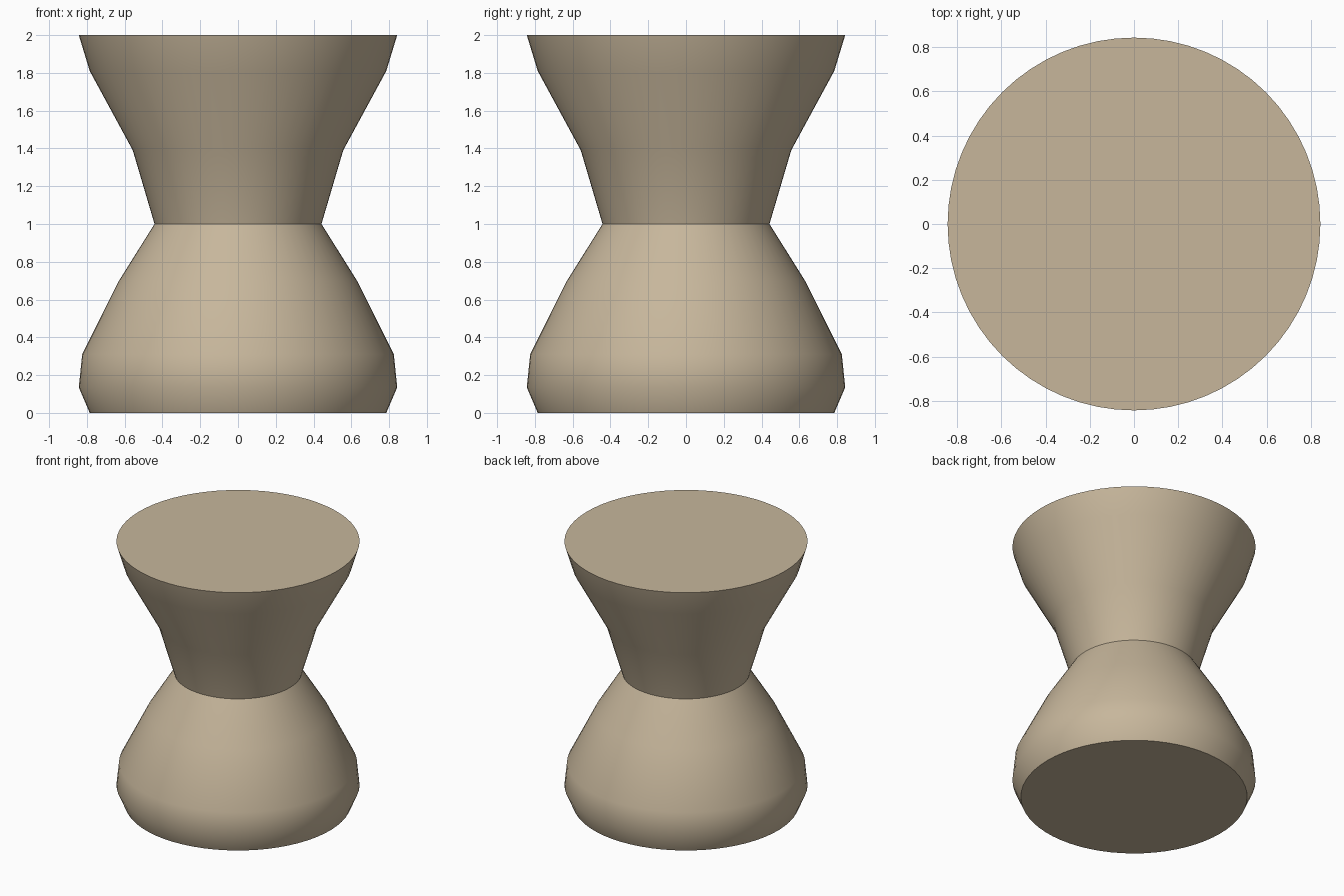
import bpy, bmesh, math

cube = bpy.data.objects.get("Cube")
if cube:
    bpy.data.objects.remove(cube, do_unlink=True)

SEGMENTS = 64

# Warm beige material
beige = bpy.data.materials.new("warm_beige")
beige.use_nodes = True
colour = (0.57, 0.47, 0.33, 1)
beige.diffuse_color = colour
beige.node_tree.nodes["Principled BSDF"].inputs["Base Color"].default_value = colour


def lathe(name, profile):
    """Turn a (radius, height) profile into a closed solid of revolution."""
    bm = bmesh.new()
    rings = []
    for radius, height in profile:
        angles = [math.tau * i / SEGMENTS for i in range(SEGMENTS)]
        rings.append([bm.verts.new((radius * math.cos(a), radius * math.sin(a), height))
                      for a in angles])
    for low, high in zip(rings, rings[1:]):
        for i in range(SEGMENTS):
            j = (i + 1) % SEGMENTS
            bm.faces.new((low[i], low[j], high[j], high[i]))
    bm.faces.new(rings[0][::-1])
    bm.faces.new(rings[-1])
    mesh = bpy.data.meshes.new(name)
    bm.to_mesh(mesh)
    bm.free()
    mesh.materials.append(beige)
    obj = bpy.data.objects.new(name, mesh)
    bpy.context.collection.objects.link(obj)
    return obj


# Pedestal: rounded foot, narrow waist, flared flat top
pedestal = lathe("hourglass_pedestal", [
    (0.785, 0), (0.843, 0.135), (0.825, 0.31), (0.63, 0.70),
    (0.442, 1.0), (0.557, 1.39), (0.785, 1.81), (0.843, 2.0)])

# Smooth sides with crisp rims and waist
bpy.context.view_layer.objects.active = pedestal
pedestal.select_set(True)
bpy.ops.object.shade_smooth_by_angle(angle=math.radians(35))
